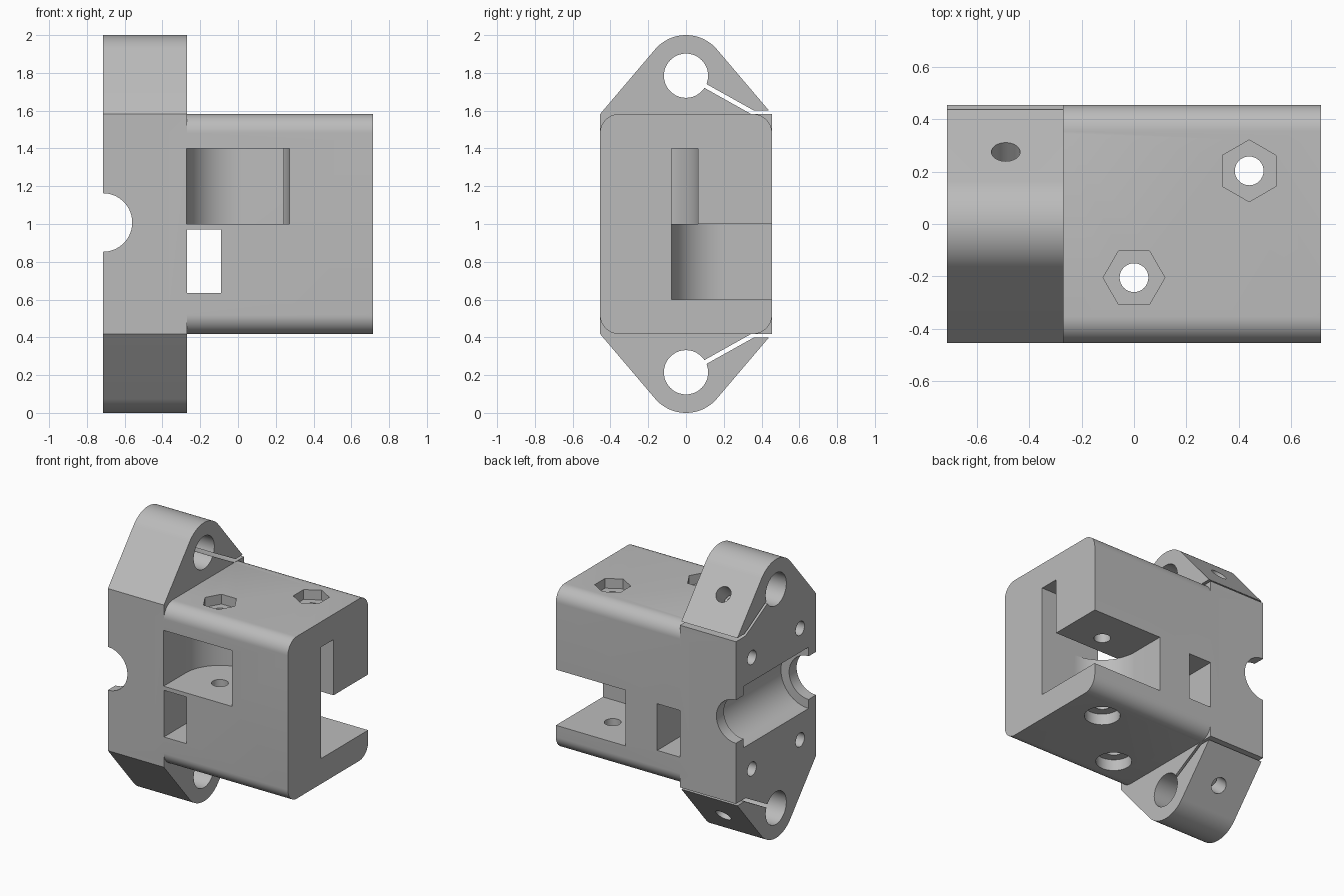
import bpy, bmesh
from math import sin, cos, pi, radians
from mathutils import Matrix, Vector

if "Cube" in bpy.data.objects:
    bpy.data.objects.remove(bpy.data.objects["Cube"], do_unlink=True)

grey = bpy.data.materials.new("plain grey")
grey.use_nodes = True
colour = (0.5, 0.5, 0.5, 1)
grey.diffuse_color = colour
grey.node_tree.nodes["Principled BSDF"].inputs["Base Color"].default_value = colour

MID = 1.0            # height of the mirror plane
BACK, STEP, END = -0.715, -0.27, 0.715
HALF_Y, HALF_Z = 0.455, 0.582


def arc(cu, cv, r, start=0, stop=360, n=64):
    """Points on an arc in degrees; a full turn leaves out the repeat."""
    last = n if stop - start == 360 else n + 1
    angles = [radians(start + (stop - start) * i / n) for i in range(last)]
    return [(cu + r * cos(a), cv + r * sin(a)) for a in angles]


def box(u0, u1, v0, v1):
    return [(u0, v0), (u1, v0), (u1, v1), (u0, v1)]


def flip(points):
    """Mirror a profile about the middle height."""
    return [(u, 2 * MID - v) for u, v in points]


def prism(name, axis, points, lo, hi, matrix=None):
    """Extrude a 2D profile along an axis."""
    place = {"x": lambda u, v, a: (a, u, v),
             "y": lambda u, v, a: (u, a, v),
             "z": lambda u, v, a: (u, v, a)}[axis]
    bm = bmesh.new()
    rings = [[bm.verts.new(place(u, v, a)) for u, v in points] for a in (lo, hi)]
    for ring in rings:
        bm.faces.new(ring)
    for i in range(len(points)):
        j = (i + 1) % len(points)
        bm.faces.new((rings[0][i], rings[0][j], rings[1][j], rings[1][i]))
    bmesh.ops.recalc_face_normals(bm, faces=bm.faces)
    if matrix:
        bm.transform(matrix)
    mesh = bpy.data.meshes.new(name)
    bm.to_mesh(mesh)
    bm.free()
    mesh.materials.append(grey)
    obj = bpy.data.objects.new(name, mesh)
    bpy.context.collection.objects.link(obj)
    return obj


def combine(target, other, operation):
    """Apply a boolean and discard the second shape."""
    mod = target.modifiers.new("boolean", "BOOLEAN")
    mod.operation, mod.object, mod.solver = operation, other, "EXACT"
    bpy.context.view_layer.objects.active = target
    bpy.ops.object.modifier_apply(modifier=mod.name)
    bpy.data.objects.remove(other, do_unlink=True)


# Clamp plate with an ear at each end
EAR_Z, EAR_R, TANGENT = 1.785, 0.215, 40.6
shoulder = MID + HALF_Z
ear = ([(HALF_Y, shoulder)] + arc(0, EAR_Z, EAR_R, TANGENT, 180 - TANGENT, 32)
       + [(-HALF_Y, shoulder)])
body = prism("carriage_body", "x", ear + flip(ear)[::-1], BACK, STEP)

# Main block with rounded long edges
R = 0.1
u, v = HALF_Y - R, HALF_Z - R
rounded = []
for i, (su, sv) in enumerate(((1, 1), (-1, 1), (-1, -1), (1, -1))):
    rounded += arc(su * u, MID + sv * v, R, 90 * i, 90 * i + 90, 12)
combine(body, prism("main_block", "x", rounded, STEP - 0.1, END), "UNION")


def cut(name, axis, points, lo, hi, matrix=None):
    cutter = prism(name, axis, points, lo, hi, matrix)
    cutter.hide_render = True
    combine(body, cutter, "DIFFERENCE")


# Clamp bores, slits and tightening screw holes
bore = arc(0, EAR_Z, 0.117)
slit = [(0.05, 1.747), (0.345, shoulder), (0.6, shoulder), (0.6, 1.602),
        (0.357, 1.602), (0.065, 1.765)]
for side, shape in ((1, lambda p: p), (-1, flip)):
    cut("rod_bore", "x", shape(bore), -1, 0)
    cut("clamp_slit", "x", shape(slit), -1, STEP)
    outward = Vector((0, cos(radians(TANGENT)), side * sin(radians(TANGENT))))
    turn = outward.to_track_quat("Z", "Y").to_matrix().to_4x4()
    spot = Matrix.Translation((-0.49, 0.275, MID + side * 0.793))
    cut("clamp_screw_hole", "z", arc(0, 0, 0.055, n=32), -0.4, 0.2, spot @ turn)
    for y in (-0.273, 0.273):
        cut("mounting_hole", "x", arc(y, MID + side * 0.4, 0.05, n=32), -1, -0.35)

# Bearing channel across the plate
cut("shaft_channel", "y", arc(BACK, 1.008, 0.155), -1, 1)
cut("bearing_channel", "y", arc(BACK, 1.008, 0.22), -0.37, 0.37)

# Belt window and the two pulley pockets
cut("belt_window", "y", box(STEP, -0.09, 0.635, 0.97), -1, 1)
upper = arc(0, -0.205, 0.272, 0, 180, 48) + [(-0.272, -1), (0.272, -1)]
cut("upper_pulley_pocket", "z", upper, 0.999, 1.4)
lower = arc(0.44, 0.2, 0.278, 180, 270, 32) + [(1, -0.078), (1, 1), (0.162, 1)]
cut("lower_pulley_pocket", "z", lower, 0.6, 1.0)
cut("belt_slot", "z", box(0, 1, -0.078, 0.063), 0.999, 1.4)

# Pulley bolts with nut recess above and head recess below
for x, y, first in ((0, -0.205, 0), (0.44, 0.203, 30)):
    cut("bolt_hole", "z", arc(x, y, 0.055, n=32), -1, 3)
    cut("nut_recess", "z", arc(x, y, 0.118, first, first + 360, 6), shoulder - 0.07, 2)
    cut("head_recess", "z", arc(x, y, 0.117, n=48), 0, 2 * MID - shoulder + 0.08)

# Smooth curved walls, sharp edges
bpy.ops.object.select_all(action="DESELECT")
body.select_set(True)
bpy.context.view_layer.objects.active = body
bpy.ops.object.shade_smooth_by_angle(angle=radians(30))
